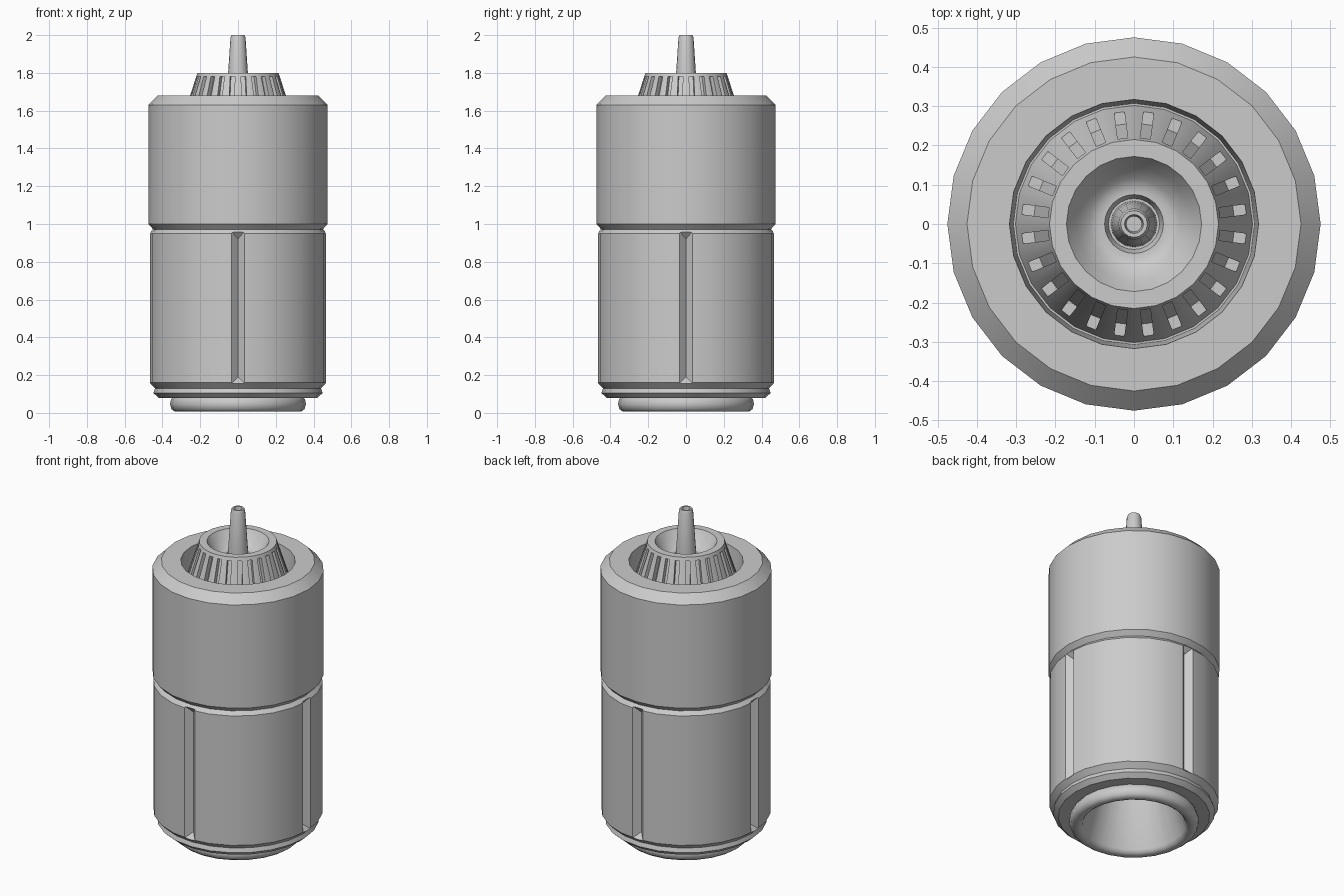
import bpy, bmesh
from math import cos, sin, pi, radians
from mathutils import Vector, Matrix

if "Cube" in bpy.data.objects:
    bpy.data.objects.remove(bpy.data.objects["Cube"])

SIDES = 24


def finish(name, bm):
    bmesh.ops.recalc_face_normals(bm, faces=bm.faces)
    mesh = bpy.data.meshes.new(name)
    bm.to_mesh(mesh)
    bm.free()
    ob = bpy.data.objects.new(name, mesh)
    bpy.context.collection.objects.link(ob)
    return ob


def smooth(ob, angle=30):
    bpy.ops.object.select_all(action='DESELECT')
    ob.select_set(True)
    bpy.context.view_layer.objects.active = ob
    bpy.ops.object.shade_smooth_by_angle(angle=radians(angle))


def lathe(name, profile, sides=SIDES):
    """Closed solid from (radius, z) points; the profile starts and ends on the axis."""
    bm = bmesh.new()
    rings = []
    for r, z in profile:
        n = 1 if r == 0 else sides
        rings.append([bm.verts.new((r * cos(2 * pi * i / sides), r * sin(2 * pi * i / sides), z))
                      for i in range(n)])
    for a, b in zip(rings, rings[1:]):
        for i in range(sides):
            j = (i + 1) % sides
            quad = [a[i % len(a)], a[j % len(a)], b[j % len(b)], b[i % len(b)]]
            bm.faces.new(list(dict.fromkeys(quad)))
    return finish(name, bm)


def prisms(name, points, count, offset):
    """Convex cutter hulls repeated around the z axis."""
    bm = bmesh.new()
    for k in range(count):
        rot = Matrix.Rotation(offset + 2 * pi * k / count, 3, 'Z')
        vs = [bm.verts.new(rot @ Vector(p)) for p in points]
        bmesh.ops.convex_hull(bm, input=vs)
    ob = finish(name, bm)
    ob.hide_render = True
    return ob


def cut(ob, cutter):
    mod = ob.modifiers.new("cut", 'BOOLEAN')
    mod.operation = 'DIFFERENCE'
    mod.solver = 'EXACT'
    mod.object = cutter
    bpy.context.view_layer.objects.active = ob
    bpy.ops.object.modifier_apply(modifier=mod.name)
    bpy.data.objects.remove(cutter)


# Upper sleeve with a recessed well
upper = lathe("upper_sleeve", [
    (0, 0.93), (0.41, 0.93), (0.475, 1.0), (0.475, 1.63), (0.425, 1.68),
    (0.317, 1.68), (0.307, 1.53), (0, 1.53)])
smooth(upper)

# Lower body: four panels parted by V grooves, base collar below
lower = lathe("lower_body", [
    (0, 0.45), (0.17, 0.45), (0.28, 0.09), (0.42, 0.08), (0.448, 0.105), (0.44, 0.13),
    (0.445, 0.135), (0.47, 0.16), (0.47, 0.95), (0.45, 0.972), (0.425, 0.965), (0, 0.965)])
groove = [(0.43, 0, 0.19), (0.43, 0, 0.92)]
groove += [(0.49, s * 0.06, z) for s in (-1, 1) for z in (0.13, 0.99)]
cut(lower, prisms("groove_cutter", groove, 4, 0))
smooth(lower)

# Rounded foot ring with a flared hollow
foot = lathe("foot_ring", [
    (0, 0.40), (0.18, 0.40), (0.285, 0.03), (0.295, 0.015), (0.31, 0.007), (0.335, 0.007),
    (0.352, 0.02), (0.36, 0.045), (0.355, 0.07), (0.345, 0.085), (0.30, 0.10), (0.20, 0.43), (0, 0.43)])
smooth(foot, 40)

# Slotted conical hub with a dished top
hub = lathe("slotted_hub", [
    (0, 1.52), (0.305, 1.52), (0.215, 1.80), (0.172, 1.80), (0.145, 1.755),
    (0.115, 1.722), (0.093, 1.71), (0.075, 1.71), (0.065, 1.68), (0, 1.68)])
slot = [(r, s * 0.013, z) for s in (-1, 1)
        for r, z in ((0.19, 1.78), (0.25, 1.78), (0.255, 1.57), (0.34, 1.57))]
cut(hub, prisms("slot_cutter", slot, 24, pi / 24))
smooth(hub)

# Centre needle with a small hole in its tip
needle = lathe("centre_needle", [
    (0, 1.66), (0.06, 1.66), (0.055, 1.76), (0.04, 1.985), (0.034, 2.0),
    (0.024, 2.0), (0.02, 1.97), (0, 1.97)], 16)
smooth(needle)
